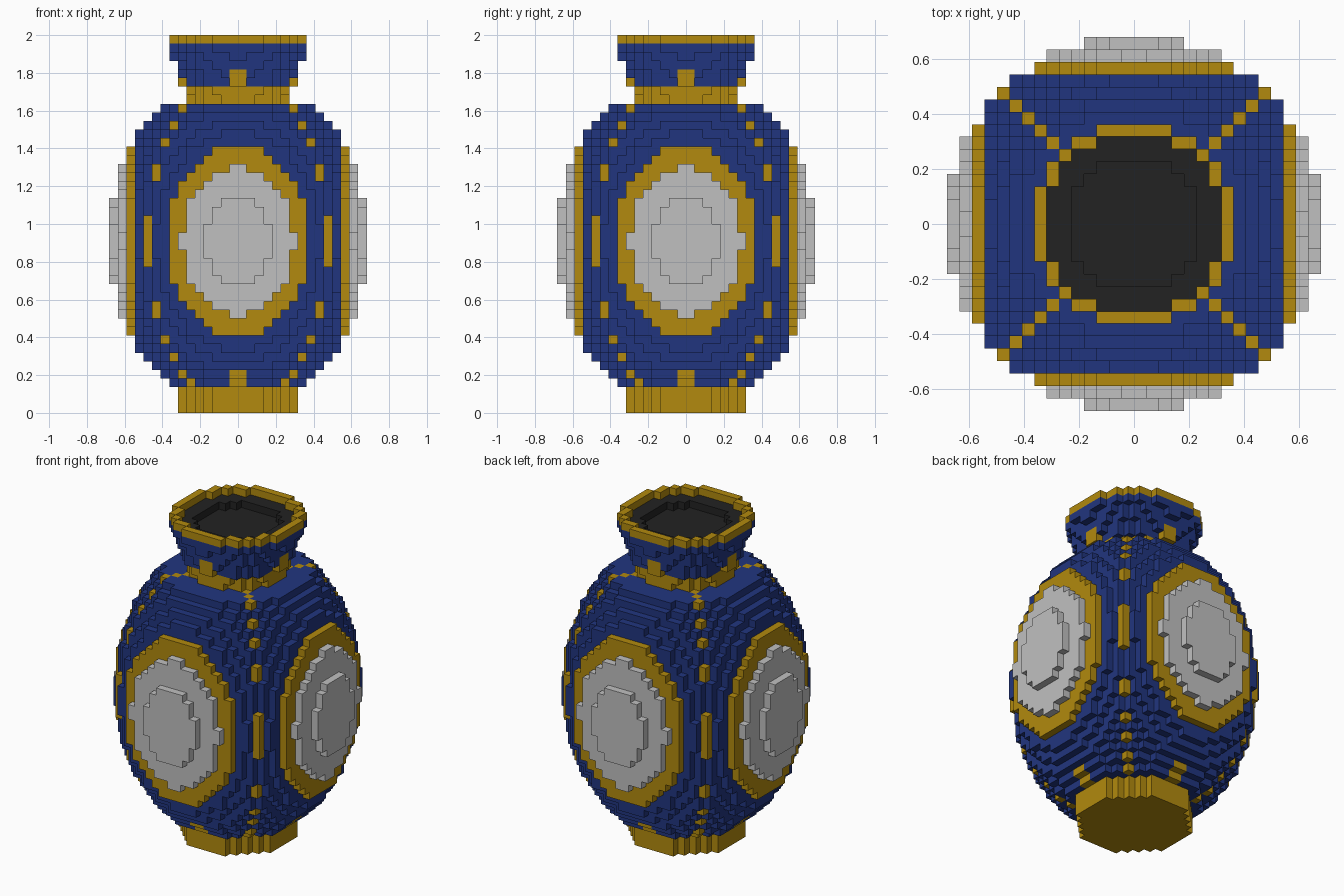
import bpy
import bmesh
from mathutils import Vector

cube = bpy.data.objects.get("Cube")
if cube:
    bpy.data.objects.remove(cube, do_unlink=True)

V = 2 / 44          # edge length of one block
ROWS, HALF = 44, 15  # height and half width in blocks


def material(name, rgb):
    """Flat material from an sRGB 0-255 colour."""
    lin = [((c / 255 + 0.055) / 1.055) ** 2.4 for c in rgb] + [1]
    m = bpy.data.materials.new(name)
    m.use_nodes = True
    m.diffuse_color = lin
    bsdf = m.node_tree.nodes["Principled BSDF"]
    bsdf.inputs["Base Color"].default_value = lin
    bsdf.inputs["Roughness"].default_value = 0.8
    return m


blue = material("glaze blue", (33, 53, 127))
gold = material("gold", (178, 138, 14))
white = material("pale grey", (192, 192, 192))
black = material("dark interior", (34, 34, 34))

PARTS = {"foot": gold, "body": blue, "diagonal_studs": gold, "foot_tabs": gold,
         "medallion_frames": gold, "medallion_panels": white,
         "medallion_centres": white, "neck_collar": gold, "neck": blue,
         "neck_tabs": gold, "rim": gold, "interior": black}

# Neck radius per row, flaring from the collar to the rim
NECK = {36: 6.0, 37: 6.3, 38: 6.6, 39: 6.93, 40: 7.27, 41: 7.6, 42: 8.0, 43: 8.0}


def part_at(i, j, k):
    """Name of the part that owns the block, or None where it is empty."""
    x, y, z = abs(i + 0.5), abs(j + 0.5), k + 0.5
    r2, side = x * x + y * y, max(x, y)
    tab = min(x, y) < 1
    if k < 3:
        return "foot" if r2 <= 49 else None
    # Egg-shaped body: its four bulging sides become the medallions
    if k < 36:
        if r2 / 225 + ((z - 20) / 20) ** 2 > 1:
            return None
        if side > 14:
            return "medallion_centres"
        if side > 13:
            return "medallion_panels"
        if side > 12:
            return "medallion_frames"
        if x == y:
            return "diagonal_studs"
        return "foot_tabs" if tab and k < 5 else "body"
    # Neck, open rim and stepped dark interior
    if r2 > NECK[k] ** 2:
        return None
    if k == 43:
        return "rim" if r2 > 52 else None
    if k == 42 and r2 <= 52:
        return "interior" if r2 > 28 else None
    if k == 41 and r2 <= 28:
        return "interior"
    if k < 38:
        return "neck_collar"
    return "neck_tabs" if tab and k < 40 else "neck"


span = range(-HALF, HALF)
cells = {}
for k in range(ROWS):
    for i in span:
        for j in span:
            part = part_at(i, j, k)
            if part:
                cells[i, j, k] = part


def exposed_faces(cell):
    """Corner loops of the block's faces that touch empty space."""
    for axis in range(3):
        u, v = (axis + 1) % 3, (axis + 2) % 3
        for step in (-1, 1):
            near = list(cell)
            near[axis] += step
            if tuple(near) in cells:
                continue
            loop = []
            for a, b in ((0, 0), (1, 0), (1, 1), (0, 1))[::step]:
                p = list(cell)
                p[axis] += step > 0
                p[u] += a
                p[v] += b
                loop.append(tuple(p))
            yield loop


# The inner wall of the cavity under the rim is dark as well
def build(name, mat):
    bm = bmesh.new()
    verts = {}
    for cell, part in cells.items():
        if part != name:
            continue
        for loop in exposed_faces(cell):
            for p in loop:
                if p not in verts:
                    verts[p] = bm.verts.new(Vector(p) * V)
            bm.faces.new([verts[p] for p in loop])
    mesh = bpy.data.meshes.new(name)
    bm.to_mesh(mesh)
    bm.free()
    mesh.materials.append(mat)
    bpy.context.collection.objects.link(bpy.data.objects.new(name, mesh))


for name, mat in PARTS.items():
    build(name, mat)
